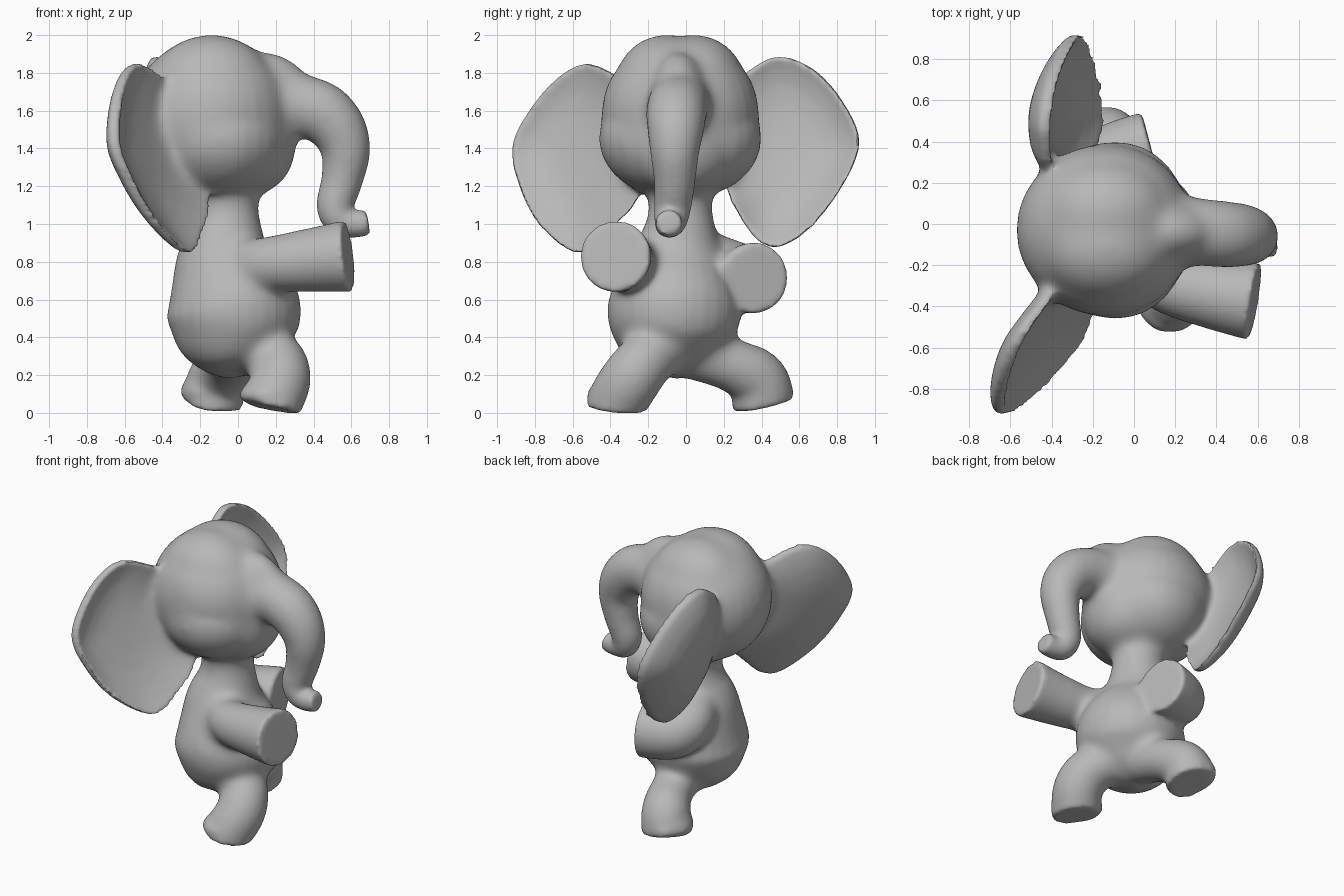
import bpy, bmesh, math
from mathutils import Vector, Quaternion, Matrix

cube = bpy.data.objects.get("Cube")
if cube:
    bpy.data.objects.remove(cube)

bm = bmesh.new()
SIDES = 28


def spline(points, steps=6, closed=False):
    """Smooth curve through points of any dimension."""
    n = len(points)
    pts = [Vector(p) for p in points]
    pick = (lambda i: pts[i % n]) if closed else (lambda i: pts[max(0, min(n - 1, i))])
    out = []
    for i in range(n if closed else n - 1):
        a, b, c, d = (pick(i + k) for k in (-1, 0, 1, 2))
        for s in range(steps):
            t = s / steps
            out.append(0.5 * (2 * b + (c - a) * t + (2 * a - 5 * b + 4 * c - d) * t ** 2
                              + (3 * b - a - 3 * c + d) * t ** 3))
    if not closed:
        out.append(pts[-1])
    return out


def loft(rings):
    """Closed solid through matching vertex rings."""
    vrings = [[bm.verts.new(co) for co in ring] for ring in rings]
    n = len(vrings[0])
    faces = []
    for lo, hi in zip(vrings, vrings[1:]):
        for i in range(n):
            j = (i + 1) % n
            faces.append(bm.faces.new((lo[i], lo[j], hi[j], hi[i])))
    faces.append(bm.faces.new(vrings[0][::-1]))
    faces.append(bm.faces.new(vrings[-1]))
    bmesh.ops.recalc_face_normals(bm, faces=faces)


def limb(*stations):
    """Tapered tube through (x, y, z, radius) stations, with flat ends."""
    path = spline(stations)
    centres = [p.to_3d() for p in path]
    turn, last, rings = Quaternion(), Vector((0, 0, 1)), []
    for i, c in enumerate(centres):
        ahead = centres[min(i + 1, len(centres) - 1)]
        behind = centres[max(i - 1, 0)]
        tangent = (ahead - behind).normalized()
        turn = last.rotation_difference(tangent) @ turn
        last = tangent
        r = path[i][3]
        rings.append([c + turn @ Vector((r * math.cos(a), r * math.sin(a), 0))
                      for a in (math.tau * k / SIDES for k in range(SIDES))])
    loft(rings)


def ball(centre, radii):
    bmesh.ops.create_uvsphere(bm, u_segments=32, v_segments=20, radius=1,
                              matrix=Matrix.LocRotScale(Vector(centre), None, Vector(radii)))


def leg(stations, foot, foot_size, sole, sole_normal):
    """Leg with a rounded foot, cut flat along a tilted sole."""
    before = set(bm.faces)
    limb(*stations)
    ball(foot, foot_size)
    faces = [f for f in bm.faces if f not in before]
    geom = {g for f in faces for g in (*f.verts, *f.edges, f)}
    bmesh.ops.bisect_plane(bm, geom=list(geom), plane_co=sole, plane_no=sole_normal,
                           clear_outer=True)
    bmesh.ops.holes_fill(bm, edges=[e for e in bm.edges if e.is_boundary], sides=0)


def ear(side, outline, base, out_slope, up_slope, depth):
    """Cupped shell on a tilted plane; side is the sign of y."""
    edge = spline(outline, 4, True)
    mid = sum(edge, Vector((0, 0))) / len(edge)

    def ring(t, back):
        shell = 0.06 + 0.025 * (1 - t * t) if back else 0
        out = []
        for e in edge:
            y, z = mid.lerp(e, t)
            x = base + out_slope * y + up_slope * z - depth * (1 - t ** 3) - shell
            out.append((x, side * y, z))
        return out
    levels = [0.1, 0.3, 0.5, 0.7, 0.85, 0.95, 1]
    loft([ring(t, False) for t in levels] + [ring(t, True) for t in reversed(levels)])


# Right and left legs
leg([(0.05, -0.08, 0.38, 0.16), (0.19, -0.2, 0.29, 0.155), (0.225, -0.29, 0.18, 0.16),
     (0.18, -0.365, 0.05, 0.16), (0.16, -0.38, -0.08, 0.15)],
    (0.16, -0.37, 0.09), (0.17, 0.155, 0.09), (0.25, -0.3, 0.005), (-0.18, -0.08, -1))
leg([(-0.02, 0.05, 0.31, 0.14), (-0.055, 0.25, 0.25, 0.145), (-0.11, 0.38, 0.17, 0.16),
     (-0.14, 0.41, 0.04, 0.165), (-0.14, 0.41, -0.08, 0.16)],
    (-0.155, 0.405, 0.11), (0.165, 0.165, 0.1), (-0.1, 0.25, 0), (-0.12, 0.22, -1))

# Head: round skull, crown lobes, cheeks and muzzle
ball((-0.14, -0.03, 1.57), (0.43, 0.42, 0.42))
for y in (-0.11, 0.05):
    ball((-0.14, y, 1.72), (0.33, 0.27, 0.285))
ball((-0.1, -0.03, 1.45), (0.38, 0.435, 0.32))
ball((0.04, -0.03, 1.43), (0.27, 0.3, 0.29))

# Trunk with a tall narrow root
ball((0.13, -0.04, 1.645), (0.28, 0.16, 0.265))
limb((0.05, -0.035, 1.62, 0.2), (0.2, -0.035, 1.63, 0.175), (0.32, -0.04, 1.63, 0.168),
     (0.44, -0.05, 1.59, 0.163), (0.53, -0.055, 1.5, 0.15), (0.57, -0.06, 1.38, 0.13),
     (0.55, -0.06, 1.23, 0.11), (0.515, -0.07, 1.1, 0.1), (0.54, -0.08, 1.025, 0.09),
     (0.61, -0.09, 1.0, 0.075), (0.69, -0.09, 1.01, 0.07))

# Neck and belly
limb((-0.06, -0.03, 1.3, 0.22), (-0.06, -0.03, 1.15, 0.17), (-0.06, -0.03, 1.0, 0.185),
     (-0.07, -0.045, 0.8, 0.265), (-0.025, -0.06, 0.56, 0.355), (-0.02, -0.06, 0.38, 0.31),
     (-0.01, -0.05, 0.26, 0.2), (0, -0.05, 0.19, 0.06))

# Arms, ending in flat hands
limb((-0.02, -0.1, 0.77, 0.13), (0.12, -0.27, 0.785, 0.145), (0.35, -0.335, 0.805, 0.165),
     (0.585, -0.375, 0.83, 0.192))
limb((-0.1, 0.04, 0.86, 0.13), (-0.175, 0.19, 0.78, 0.16), (-0.11, 0.3, 0.72, 0.178),
     (0.085, 0.36, 0.715, 0.19))

# Ears
ear(1, [(0.25, 1.7), (0.39, 1.85), (0.52, 1.885), (0.69, 1.81), (0.83, 1.65), (0.92, 1.44),
        (0.84, 1.22), (0.67, 0.99), (0.5, 0.88), (0.37, 0.91), (0.28, 1.05), (0.2, 1.25)],
    0.05, 0.085, -0.26, 0.12)
ear(-1, [(0.25, 1.7), (0.37, 1.79), (0.52, 1.85), (0.66, 1.79), (0.81, 1.63), (0.92, 1.42),
         (0.89, 1.22), (0.79, 1.01), (0.62, 0.86), (0.5, 0.87), (0.37, 1), (0.23, 1.2)],
    0.355, -0.6, -0.295, 0.11)

# Fuse all parts into one skin
mesh = bpy.data.meshes.new("elephant_figure")
bm.to_mesh(mesh)
bm.free()
figure = bpy.data.objects.new("elephant_figure", mesh)
bpy.context.collection.objects.link(figure)
bpy.ops.object.select_all(action='DESELECT')
figure.select_set(True)
bpy.context.view_layer.objects.active = figure
fuse = figure.modifiers.new("fuse", 'REMESH')
fuse.mode = 'VOXEL'
fuse.voxel_size = 0.014
bpy.ops.object.modifier_apply(modifier="fuse")

# Mark the joints: neck, trunk root, crown, ear roots, shoulders, hips, heels
joints = [((-0.05, -0.03, 1.15), 0.3), ((0.22, -0.04, 1.6), 0.35), ((-0.15, -0.03, 1.85), 0.4),
          ((-0.3, 0.36, 1.45), 0.36), ((-0.33, -0.4, 1.45), 0.36),
          ((0.1, -0.25, 0.8), 0.28), ((-0.12, 0.2, 0.8), 0.27),
          ((0.12, -0.17, 0.33), 0.25), ((-0.05, 0.17, 0.3), 0.25),
          ((0.02, -0.4, 0.06), 0.15), ((-0.3, 0.42, 0.08), 0.17)]
folds = figure.vertex_groups.new(name="folds")
for v in figure.data.vertices:
    weight = max(1 - (v.co - Vector(c)).length / r for c, r in joints)
    if weight > 0:
        folds.add([v.index], min(1, 2.5 * weight), 'REPLACE')

# Blend the joints strongly and the rest lightly
for name, group, rounds in (("blend_joints", "folds", 100), ("soften", "", 15)):
    smooth = figure.modifiers.new(name, 'SMOOTH')
    smooth.factor = 0.5
    smooth.iterations = rounds
    smooth.vertex_group = group
    bpy.ops.object.modifier_apply(modifier=name)
figure.vertex_groups.clear()

# Grey skin colour
grey = bpy.data.materials.new("grey_skin")
grey.use_nodes = True
colour = (0.48, 0.48, 0.48, 1)
grey.diffuse_color = colour
grey.node_tree.nodes["Principled BSDF"].inputs["Base Color"].default_value = colour
figure.data.materials.clear()
figure.data.materials.append(grey)
bpy.ops.object.shade_smooth_by_angle(angle=math.radians(40))
